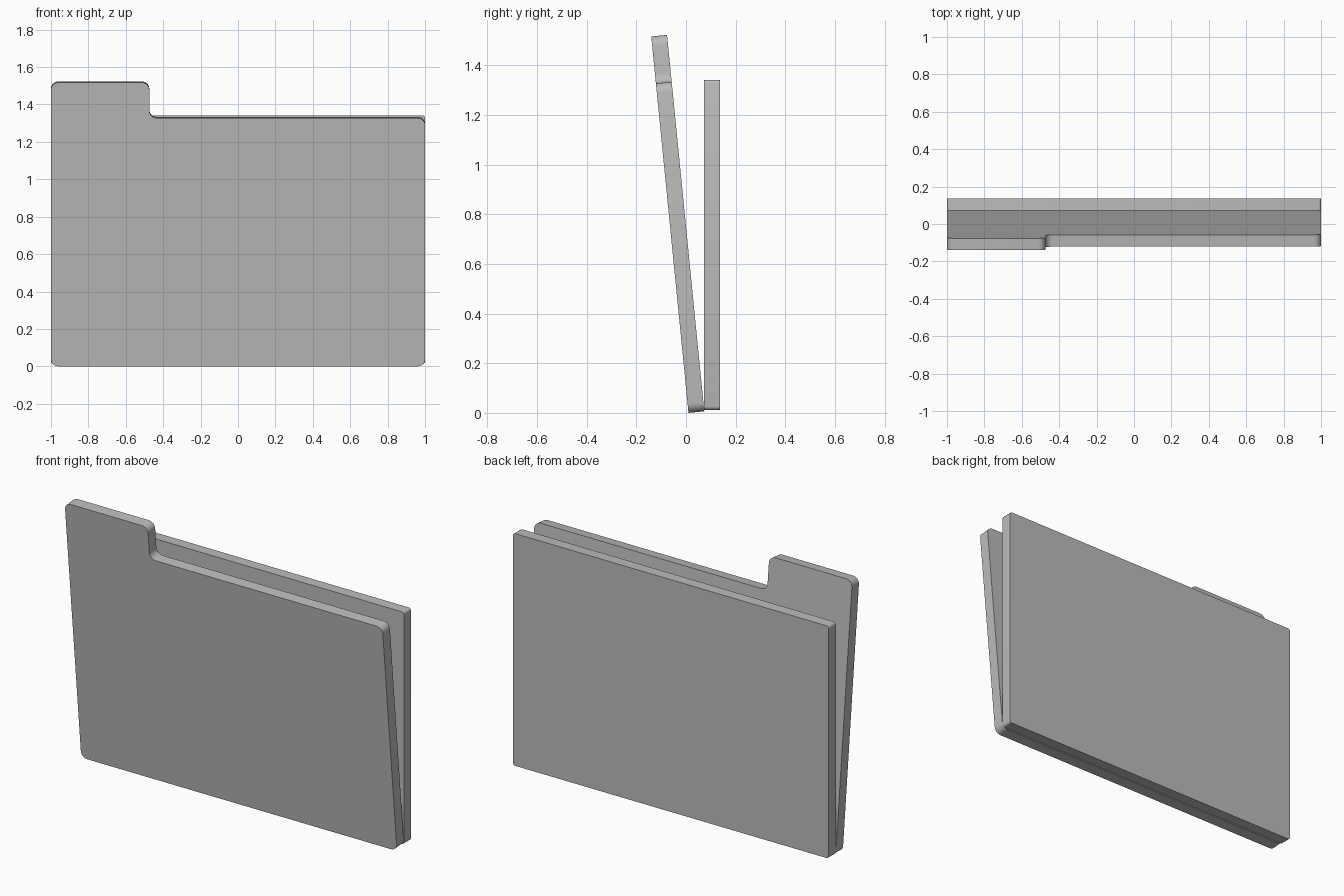
import bpy
import bmesh
from math import cos, sin, pi, radians
from mathutils import Vector

cube = bpy.data.objects.get("Cube")
if cube:
    bpy.data.objects.remove(cube, do_unlink=True)

THICKNESS = 0.064

# Single plain grey
grey = bpy.data.materials.new("plain_grey")
grey.use_nodes = True
colour = (0.5, 0.5, 0.5, 1)
grey.diffuse_color = colour
grey.node_tree.nodes["Principled BSDF"].inputs["Base Color"].default_value = colour


def rounded(corners, radius, steps):
    """Replace every corner of an outline with a quarter arc."""
    pts = [Vector(c) for c in corners]
    out = []
    for i, p in enumerate(pts):
        a = (pts[i - 1] - p).normalized()
        b = (pts[(i + 1) % len(pts)] - p).normalized()
        centre = p + (a + b) * radius
        for s in range(steps + 1):
            t = pi / 2 * s / steps
            out.append(centre - (b * cos(t) + a * sin(t)) * radius)
    return out


def panel(name, corners, radius, steps, y, lean=0):
    """Upright sheet cut to an outline, extruded backwards and leaned forward."""
    bm = bmesh.new()
    face = bm.faces.new([bm.verts.new((p.x, 0, p.y))
                         for p in rounded(corners, radius, steps)])
    extruded = bmesh.ops.extrude_face_region(bm, geom=[face], use_keep_orig=True)
    verts = [g for g in extruded["geom"] if isinstance(g, bmesh.types.BMVert)]
    bmesh.ops.translate(bm, verts=verts, vec=(0, THICKNESS, 0))
    bmesh.ops.recalc_face_normals(bm, faces=bm.faces)
    mesh = bpy.data.meshes.new(name)
    bm.to_mesh(mesh)
    bm.free()
    mesh.materials.append(grey)
    obj = bpy.data.objects.new(name, mesh)
    bpy.context.collection.objects.link(obj)
    obj.location.y = y
    obj.rotation_euler.x = lean
    bpy.ops.object.select_all(action="DESELECT")
    obj.select_set(True)
    bpy.context.view_layer.objects.active = obj
    bpy.ops.object.shade_smooth_by_angle(angle=radians(35))
    return obj


# Front cover with a raised tab, leaning open
panel("front_cover",
      [(-1, 0), (1, 0), (1, 1.334), (-0.474, 1.334), (-0.474, 1.524), (-1, 1.524)],
      0.038, 6, 0.01, radians(5.65))

# Upright back cover
panel("back_cover",
      [(-1, 0.012), (1, 0.012), (1, 1.342), (-1, 1.342)],
      0.014, 3, 0.073)
